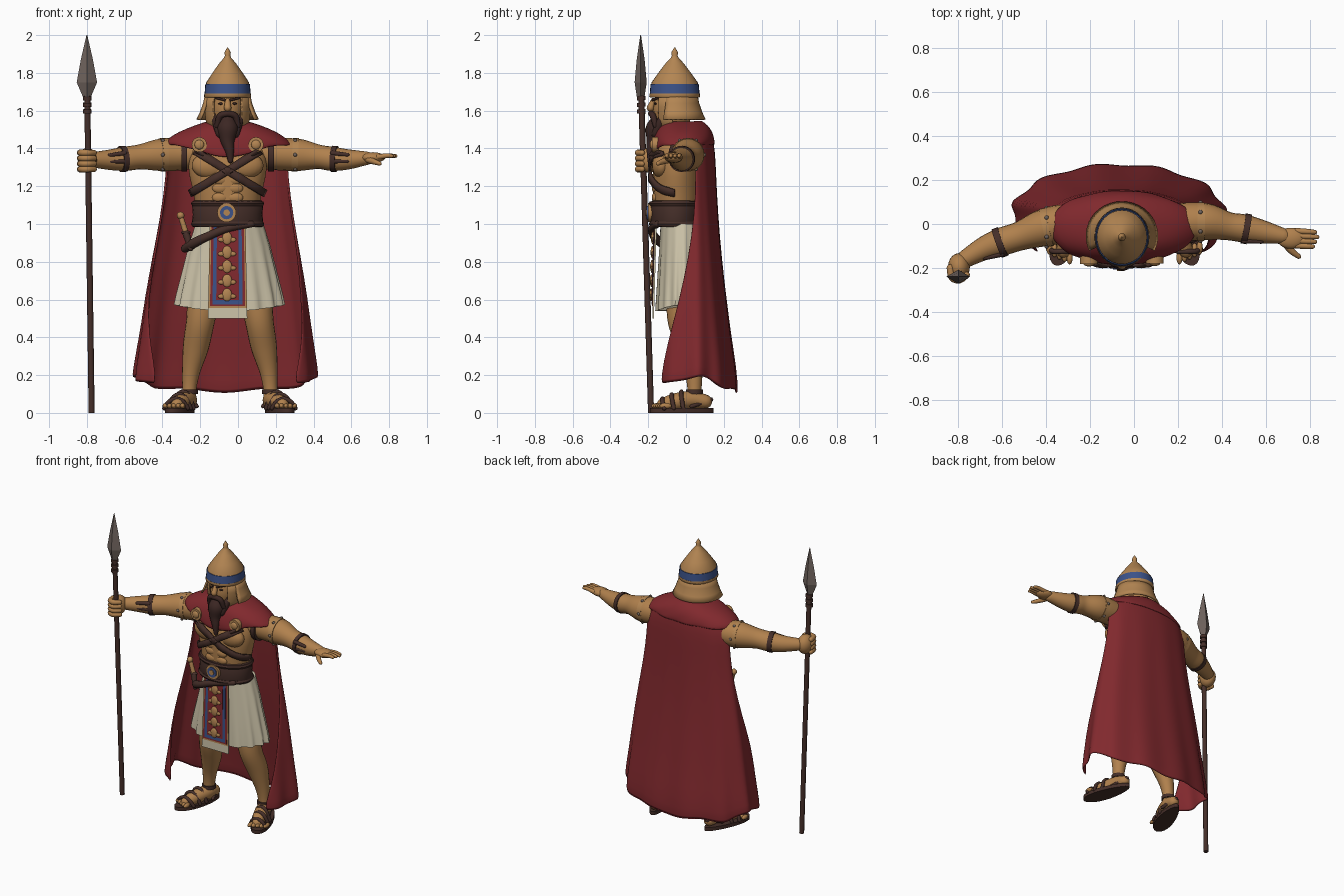
import bpy, bmesh
from math import sin, cos, pi, radians
from mathutils import Vector
from mathutils.bvhtree import BVHTree

if "Cube" in bpy.data.objects:
    bpy.data.objects.remove(bpy.data.objects["Cube"])

CX = -0.055  # body centre line


def material(name, *rgb):
    m = bpy.data.materials.new(name)
    m.use_nodes = True
    m.diffuse_color = (*rgb, 1)
    m.node_tree.nodes["Principled BSDF"].inputs["Base Color"].default_value = (*rgb, 1)
    return m


SKIN = material("skin", .44, .22, .075)
BRONZE = material("bronze", .45, .235, .085)
RED = material("red cloth", .22, .022, .027)
LEATHER = material("brown leather", .06, .028, .022)
HAIR = material("dark hair", .045, .02, .017)
CREAM = material("cream linen", .60, .54, .39)
BLUE = material("blue enamel", .045, .085, .25)
STEEL = material("grey steel", .16, .125, .11)


def finish(name, bm, mat, sub=0, thick=0, angle=50):
    bmesh.ops.recalc_face_normals(bm, faces=bm.faces)
    me = bpy.data.meshes.new(name)
    bm.to_mesh(me)
    bm.free()
    me.materials.append(mat)
    me.shade_smooth()
    me.set_sharp_from_angle(angle=radians(angle))
    ob = bpy.data.objects.new(name, me)
    bpy.context.collection.objects.link(ob)
    if thick:
        ob.modifiers.new("thickness", "SOLIDIFY").thickness = thick
    if sub:
        ob.modifiers.new("smooth", "SUBSURF").levels = sub
        ob.modifiers["smooth"].render_levels = sub
    return ob


def loft(name, rings, mat, closed=True, caps=True, **kw):
    bm = bmesh.new()
    rows = [[bm.verts.new(p) for p in r] for r in rings]
    n = len(rows[0])
    for a, b in zip(rows, rows[1:]):
        for i in range(n if closed else n - 1):
            j = (i + 1) % n
            bm.faces.new((a[i], a[j], b[j], b[i]))
    if closed and caps:
        bm.faces.new(rows[0])
        bm.faces.new(rows[-1])
    return finish(name, bm, mat, **kw)


def oval(cx, cy, z, rx, ry, n=32):
    return [(cx + rx * cos(2 * pi * i / n), cy + ry * sin(2 * pi * i / n), z) for i in range(n)]


def ball(name, loc, size, mat):
    bm = bmesh.new()
    bmesh.ops.create_uvsphere(bm, u_segments=20, v_segments=12, radius=1)
    for v in bm.verts:
        v.co = Vector(loc) + v.co * Vector(size)
    return finish(name, bm, mat)


def tube(name, pts, mat, n=16, steps=5, rounded=True):
    """Smooth round limb through (x, y, z, radius) points."""
    p = [Vector(q) for q in pts]
    p = [2 * p[0] - p[1]] + p + [2 * p[-1] - p[-2]]
    path = []
    for a, b, c, d in zip(p, p[1:], p[2:], p[3:]):
        for k in range(steps):
            t = k / steps
            path.append(.5 * (2 * b + (c - a) * t + (2 * a - 5 * b + 4 * c - d) * t * t
                              + (3 * b - a - 3 * c + d) * t ** 3))
    path.append(p[-2])
    if rounded:
        def end(q, other):
            out = (q.xyz - other.xyz).normalized()
            return [Vector((*(q.xyz + out * q.w * sin(g)), q.w * cos(g))) for g in (.5, 1, 1.4)]
        path = end(path[0], path[1])[::-1] + path + end(path[-1], path[-2])
    rings, quat, last = [], None, None
    for i, q in enumerate(path):
        t = (path[min(i + 1, len(path) - 1)].xyz - path[max(i - 1, 0)].xyz).normalized()
        quat = t.to_track_quat("Z", "Y") if quat is None else last.rotation_difference(t) @ quat
        last = t
        rings.append([q.xyz + quat @ Vector((q.w * cos(2 * pi * k / n), q.w * sin(2 * pi * k / n), 0))
                      for k in range(n)])
    return loft(name, rings, mat)


def band(name, a, b, r, mat):
    tube(name, [(*a, r), (*b, r)], mat, n=24, steps=1, rounded=False)


# Torso with muscles
ROWS = [(.98, .17, .115), (1.1, .168, .125), (1.2, .19, .128), (1.3, .215, .128),
        (1.4, .2, .11), (1.46, .12, .085), (1.56, .065, .065)]
body = [loft("torso", [oval(CX, -.05, *r) for r in ROWS], SKIN, sub=1)]
for s in (-1, 1):
    body.append(ball("chest_muscle", (CX + s * .09, -.13, 1.31), (.1, .05, .07), SKIN))
    for z in (1.14, 1.19, 1.235):
        body.append(ball("stomach_muscle", (CX + s * .04, -.163, z), (.042, .018, .028), SKIN))

# Cloak mantle over the shoulders, dipping in front
mantle = []
for k, (z, rx, rf, rb) in enumerate([(1.55, .09, .1, .09), (1.525, .17, .14, .125), (1.487, .26, .165, .15),
                                     (1.45, .32, .175, .16), (1.42, .343, .178, .165)]):
    ring = []
    for x, y, _ in oval(0, 0, 0, 1, 1, 48):
        fold = 1 + .02 * sin(12 * x + 4 * k)
        ring.append((CX + rx * x * fold, -.01 + y * (rb if y > 0 else rf) * fold,
                     z - .017 * k * max(0, -y) ** 6))
    mantle.append(ring)
body.append(loft("cloak_mantle", mantle, RED, caps=False, thick=.012, sub=1))
trees = [BVHTree.FromPolygons([v.co for v in o.data.vertices], [p.vertices for p in o.data.polygons])
         for o in body]


def front(x, z):
    hits = [t.ray_cast(Vector((x, -1, z)), Vector((0, 1, 0)))[0] for t in trees]
    return min([h.y for h in hits if h] + [-.05])


# Long cloak: height, centre y, half width, depth behind, edge angle
cape = []
for k, (z, cy, hw, back, start) in enumerate([
        (1.47, .02, .28, .12, 10), (1.38, .035, .325, .12, 8), (1.25, .04, .325, .12, 6), (1.05, .045, .35, .125, 0),
        (.81, .05, .395, .14, -8), (.6, .05, .43, .165, -17), (.4, .05, .455, .19, -27), (.25, .05, .475, .215, -35),
        (.11, .05, .488, .226, -40)]):
    row = []
    for i in range(49):
        a = radians(start) + (pi - 2 * radians(start)) * i / 48
        fold = 1 + .004 * k * sin(11 * a + .8)
        hem = (.075 * cos(a) ** 4 + .01 * sin(7 * a)) * (k / 8) ** 4
        row.append((CX - .002 * k + hw * cos(a) * fold,
                    cy + sin(a) * (back if sin(a) > 0 else .3) * fold, z + hem))
    cape.append(row)
loft("cloak", cape, RED, closed=False, thick=.012, sub=1)

# Cloak pins and crossed chest straps
for s in (-1, 1):
    x, z = CX + s * .15, 1.42
    y = front(x, z)
    band("cloak_pin", (x, y + .02, z), (x, y - .016, z), .04, BRONZE)
    ball("cloak_pin_boss", (x, y - .016, z), (.025, .012, .025), BRONZE)
    rows = []
    for i in range(25):
        t = i / 24
        x, z = CX + s * (.17 - .36 * t), 1.385 - .22 * t
        rows.append([(x + s * h * .5, front(x + s * h * .5, z - h) - .008, z - h) for h in (-.018, 0, .018)])
    loft("chest_strap", rows, LEATHER, closed=False, thick=.014)
    band("shoulder_strap", (CX + s * .215, 0, 1.37), (CX + s * .245, 0, 1.37), .093, LEATHER)

# Arms
left_arm = [(.1, 0, 1.375, .08), (.22, .01, 1.37, .086), (.33, .01, 1.365, .084), (.43, -.01, 1.355, .064),
            (.5, -.02, 1.345, .064), (.58, -.035, 1.342, .054), (.68, -.055, 1.348, .036)]
right_arm = [(-.22, 0, 1.375, .08), (-.33, 0, 1.37, .088), (-.42, -.02, 1.365, .084), (-.52, -.055, 1.355, .066),
             (-.6, -.08, 1.345, .064), (-.68, -.11, 1.34, .054), (-.77, -.16, 1.34, .04)]
for side, arm in (("left", left_arm), ("right", right_arm)):
    tube(side + "_arm", arm, SKIN, n=20)
    p = [Vector(q[:3]) for q in arm]
    band(side + "_arm_band", p[2].lerp(p[1], .4), p[2].lerp(p[1], .1), .0885, BRONZE)
    band(side + "_elbow_strap", p[4].lerp(p[3], .05), p[4].lerp(p[5], .3), .069, LEATHER)
    for h in (-.012, .03):
        a, b = p[4] + Vector((0, -.056, h)), p[5] + Vector((0, -.045, h * .8))
        tube(side + "_forearm_guard", [(*a, .013), (*b, .01)], LEATHER)
    for a in range(6):
        c = p[2].lerp(p[1], .25) + .087 * Vector((0, cos(a * pi / 3), sin(a * pi / 3)))
        ball(side + "_arm_stud", c, (.01, .01, .01), STEEL)

# Open left hand and right fist
ball("left_palm", (.715, -.065, 1.352), (.065, .048, .028), SKIN)
for i in range(4):
    y = -.032 - .022 * i
    tube("left_finger", [(.74, y, 1.355, .014), (.79, y - .003, 1.362, .013),
                         (.834 - .01 * abs(i - 1), y - .005, 1.36, .01)], SKIN, n=10, steps=3)
tube("left_thumb", [(.69, -.09, 1.34, .018), (.72, -.125, 1.33, .015), (.75, -.148, 1.32, .011)], SKIN, n=10)
ball("right_fist", (-.797, -.195, 1.338), (.05, .062, .066), SKIN)
for i in range(4):
    z = 1.29 + .029 * i
    tube("right_finger", [(-.836, -.2, z, .017), (-.828, -.243, z, .017), (-.795, -.254, z, .017),
                          (-.762, -.232, z, .015)], SKIN, n=10, steps=3)

# Spear
tube("spear_shaft", [(-.775, -.185, 0, .016), (-.798, -.237, 1.68, .016)], LEATHER, rounded=False)
for z in (1.585, 1.62, 1.655):
    band("spear_binding", (-.798, -.236, z), (-.798, -.237, z + .022), .023, LEATHER)
loft("spear_head", [oval(-.8, -.24, z, rx, ry, 4) for z, rx, ry in
                    [(1.67, .02, .02), (1.75, .054, .032), (1.87, .032, .021), (2, .002, .002)]], STEEL, angle=5)

# Head and face
ball("head", (CX, -.07, 1.61), (.088, .105, .13), SKIN)
tube("nose", [(CX, -.172, 1.655, .013), (CX, -.188, 1.615, .02)], SKIN)
for s in (-1, 1):
    tube("eyebrow", [(CX + s * .014, -.176, 1.656, .007), (CX + s * .06, -.15, 1.667, .006)], HAIR, n=8)
    ball("eye", (CX + s * .036, -.162, 1.637), (.014, .008, .006), HAIR)
    tube("moustache", [(CX, -.186, 1.585, .016), (CX + s * .04, -.175, 1.572, .017),
                       (CX + s * .055, -.16, 1.52, .015)], HAIR, n=10)
    tube("side_beard", [(CX + s * .07, -.11, 1.6, .014), (CX + s * .06, -.135, 1.54, .022),
                        (CX + s * .035, -.155, 1.48, .03)], HAIR, n=10)
tube("beard", [(CX, -.14, 1.545, .045), (CX, -.158, 1.5, .056), (CX, -.172, 1.44, .038), (CX + .01, -.185, 1.39, .024),
               (CX + .015, -.19, 1.335, .014)], HAIR)

# Helmet
HELMET = [(1.68, .12), (1.75, .113), (1.8, .08), (1.85, .045), (1.88, .019), (1.892, .014),
          (1.908, .017), (1.922, .009), (1.935, .002)]
loft("helmet", [oval(CX, -.06, z, r, r * 1.08) for z, r in HELMET], BRONZE)
loft("helmet_blue_band", [oval(CX, -.06, z, r, r * 1.08) for z, r in [(1.69, .122), (1.74, .118)]], BLUE, thick=.004)
loft("helmet_rim", [oval(CX, -.06, z, r, r * 1.08) for z, r in [(1.67, .121), (1.675, .125), (1.69, .123)]], BRONZE)


def guard(name, start, stop, profile):
    rows = []
    for z, r in profile:
        angs = [radians(start + (stop - start) * i / 24) for i in range(25)]
        rows.append([(CX + r * cos(a), -.055 + r * .96 * sin(a), z) for a in angs])
    loft(name, rows, BRONZE, closed=False, thick=.012)


guard("helmet_neck_guard", -25, 205, [(1.69, .12), (1.64, .13), (1.59, .148), (1.555, .165)])
for start, stop in ((-52, -8), (188, 232)):
    guard("helmet_cheek_guard", start, stop, [(1.69, .119), (1.62, .125), (1.55, .118), (1.485, .095)])

# Belt with buckle
loft("belt", [oval(CX, -.055, z, r, r - .055) for z, r in [(.985, .182), (1.0, .19), (1.05, .184), (1.11, .189),
                                                         (1.125, .18)]], LEATHER, angle=70)
for z in (1.0, 1.108):
    loft("belt_edge", [oval(CX, -.055, z + h, .188 + w, .136 + w) for h, w in [(-.012, 0), (0, .006), (.012, 0)]], LEATHER)
for r, y, mat in [(.05, -.202, BRONZE), (.035, -.208, BLUE), (.017, -.214, BRONZE)]:
    band("belt_buckle", (CX - .005, -.17, 1.06), (CX - .005, y, 1.06), r, mat)

# Pleated kilt
kilt = []
for k, (z, rx, ry) in enumerate([(1.0, .18, .115), (.88, .215, .12), (.75, .245, .128), (.62, .275, .135), (.555, .285, .138)]):
    ring = []
    for i in range(96):
        a = 2 * pi * i / 96
        f = 1 + .011 * k * sin(16 * a)
        ring.append((-.045 + rx * cos(a) * f, -.02 + ry * sin(a) * f, z + .004 * k * cos(2 * a)))
    kilt.append(ring)
loft("kilt", kilt, CREAM)


# Layered apron panel
def panel(name, width, low, high, lift, mat):
    quad = []
    for z in (low, high):
        w = width * (1.12 - .2 * (z - .5)) / 2
        y = -.178 + .03 * (z - .5) - lift
        quad.append([(CX - w, y, z), (CX + w, y, z), (CX + w, y + .008, z), (CX - w, y + .008, z)])
    loft(name, quad, mat)


for args in [("linen", .186, .5, 1, 0, CREAM), ("gold_edge", .184, .555, 1, .002, BRONZE),
             ("red_edge", .168, .565, 1, .004, RED), ("blue_edge", .145, .575, 1, .006, BLUE),
             ("red_centre", .11, .597, 1, .008, RED)]:
    panel("apron_" + args[0], *args[1:])
for z in (.625, .7, .775, .85, .925):
    y = -.188 + .03 * (z - .5)
    ball("apron_ornament", (CX - .003, y, z), (.026, .01, .034), BRONZE)
    for s in (-1, 1):
        ball("apron_ornament_wing", (CX - .003 + s * .03, y, z - .008), (.018, .007, .012), BRONZE)

# Hip strap and dagger
tube("hip_strap", [(.07, -.15, 1.0, .018), (-.06, -.18, .975, .02), (-.17, -.165, .93, .023), (-.24, -.12, .895, .026),
                   (-.28, -.07, .87, .022)], LEATHER)
tube("dagger_sheath", [(-.275, -.1, .95, .02), (-.25, -.12, .87, .014)], LEATHER)
tube("dagger_grip", [(-.275, -.1, .95, .015), (-.3, -.1, 1.03, .014)], BRONZE)
ball("dagger_pommel", (-.304, -.1, 1.045), (.02, .02, .02), BRONZE)
ball("dagger_guard", (-.276, -.1, .955), (.026, .02, .01), LEATHER)

# Legs and sandals
MID = -.043
for s, side in ((1, "left"), (-1, "right")):
    def at(x, *rest):
        return (MID + s * x, *rest)
    tube(side + "_leg", [at(.115, -.02, .75, .09), at(.14, -.02, .6, .085), at(.157, -.02, .48, .075),
                         at(.18, .02, .35, .069), at(.205, .04, .22, .048), at(.215, .045, .12, .037),
                         at(.215, .04, .06, .04)], SKIN, n=20)
    tube(side + "_foot", [at(.212, .1, .06, .038), at(.222, .03, .07, .046), at(.255, -.06, .058, .045),
                          at(.278, -.12, .045, .034)], SKIN)
    for i in range(5):
        ball(side + "_toe", at(.25 + .023 * i, -.152 + .011 * i, .037), (.014, .032, .015), SKIN)
    sole = [oval(0, 0, z, 1, 1) for z in (0, .025)]
    loft(side + "_sandal_sole", [[at(.258 - .048 * y + x * (.062 - .014 * y), -.022 + y * .168, z) for x, y, z in r]
                                 for r in sole], LEATHER)
    for x, y, w, h in [(.285, -.125, .062, .075), (.268, -.075, .06, .098), (.248, -.025, .056, .112)]:
        tube(side + "_sandal_strap", [at(x - w, y + .01, .025, .012), at(x - w * .6, y, h * .8, .012), at(x, y, h, .012),
                                      at(x + w * .6, y, h * .8, .012), at(x + w, y + .01, .025, .012)], LEATHER, n=8)
    band(side + "_ankle_strap", at(.215, .044, .1), at(.215, .044, .124), .045, LEATHER)
    tube(side + "_heel_strap", [at(.175, .03, .035, .011), at(.212, .133, .07, .012), at(.262, .03, .035, .011)],
         LEATHER, n=8)
